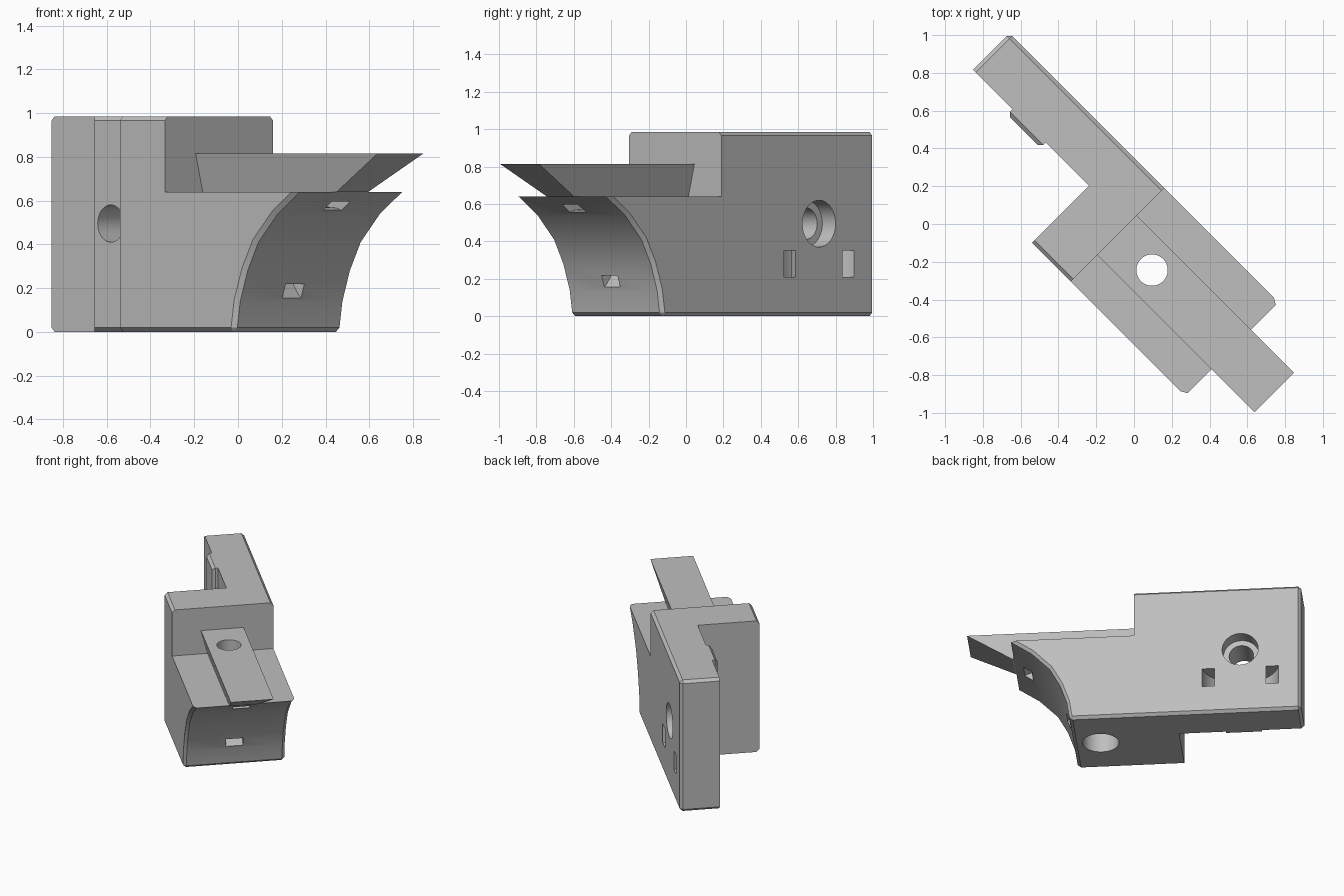
import bpy
import bmesh
from math import radians, pi, cos, sin
from mathutils import Matrix, Vector

cube = bpy.data.objects.get("Cube")
if cube:
    bpy.data.objects.remove(cube, do_unlink=True)

grey = bpy.data.materials.new("plain grey")
grey.use_nodes = True
grey.diffuse_color = (0.52, 0.52, 0.52, 1)
grey.node_tree.nodes["Principled BSDF"].inputs["Base Color"].default_value = (0.52, 0.52, 0.52, 1)

# Work frame: x runs along the plate to the nose, y across it, z up.
# Finished parts are turned 45 degrees at the end.
BACK, WALL, STEP = -1.18, -0.021, -0.311
SIDE, PLATE, FAR = -0.4525, -0.026, 0.248
TOP, DECK = 0.985, 0.64
MID = -0.105
BOLT = -0.758


def finish(name, bm):
    bmesh.ops.recalc_face_normals(bm, faces=bm.faces)
    mesh = bpy.data.meshes.new(name)
    bm.to_mesh(mesh)
    bm.free()
    mesh.materials.append(grey)
    obj = bpy.data.objects.new(name, mesh)
    bpy.context.scene.collection.objects.link(obj)
    return obj


def prism(name, points, axis, low, high, pick=None, size=0.02):
    """Extrude a profile: axis 'y' takes (x, z) points, axis 'z' takes (x, y)."""
    def place(p, d):
        return (p[0], d, p[1]) if axis == "y" else (p[0], p[1], d)
    bm = bmesh.new()
    face = bm.faces.new([bm.verts.new(place(p, low)) for p in points])
    made = bmesh.ops.extrude_face_region(bm, geom=[face])["geom"]
    shift = Vector(place((0, 0), high - low))
    bmesh.ops.translate(bm, vec=shift, verts=[v for v in made if isinstance(v, bmesh.types.BMVert)])
    if pick:
        edges = [e for e in bm.edges if pick(e.verts[0].co, e.verts[1].co)]
        bmesh.ops.bevel(bm, geom=edges, offset=size, segments=1, affect="EDGES")
    return finish(name, bm)


def box(name, x0, x1, y0, y1, z0, z1, pick=None):
    return prism(name, [(x0, y0), (x1, y0), (x1, y1), (x0, y1)], "z", z0, z1, pick)


def cylinder(name, radius, length, centre, turn=0):
    bm = bmesh.new()
    bmesh.ops.create_cone(bm, cap_ends=True, segments=48, radius1=radius, radius2=radius, depth=length,
                          matrix=Matrix.Translation(centre) @ Matrix.Rotation(turn, 4, "X"))
    return finish(name, bm)


def arc_channel(name, cx, cy, inner, outer, start, end, axis, low, high):
    angles = [start + (end - start) * i / 24 for i in range(25)]
    points = [(cx + outer * cos(a), cy + outer * sin(a)) for a in angles]
    points += [(cx + inner * cos(a), cy + inner * sin(a)) for a in reversed(angles)]
    return prism(name, points, axis, low, high)


def combine(obj, tool, operation="DIFFERENCE"):
    mod = obj.modifiers.new("combine", "BOOLEAN")
    mod.operation, mod.solver, mod.object = operation, "EXACT", tool
    bpy.context.view_layer.update()
    graph = bpy.context.evaluated_depsgraph_get()
    mesh = bpy.data.meshes.new_from_object(obj.evaluated_get(graph))
    obj.modifiers.clear()
    obj.data = mesh
    bpy.data.objects.remove(tool, do_unlink=True)


# Body: side outline with the hollow-curved front
outline = [(BACK, 0), (0.425, 0), (0.447, 0.14), (0.495, 0.28), (0.565, 0.41), (0.69, 0.54),
           (0.834, DECK), (WALL, DECK), (WALL, TOP), (BACK, TOP)]


def body_edge(a, b):
    """Soften outer edges, leaving the deck and the wall sharp."""
    deck = abs(a.z - DECK) < 1e-4 and abs(b.z - DECK) < 1e-4
    wall = abs(a.x - WALL) < 1e-4 and abs(b.x - WALL) < 1e-4
    across = abs(a.y - b.y) > 0.1
    kept = a.z < 1e-4 or a.x < BACK + 1e-4
    return not deck and not wall and (kept or not across)


body = prism("mount_body", outline, "y", SIDE, FAR, body_edge)
combine(body, box("notch", -2, STEP, -1, PLATE, -1, 2))

# Raised pad behind the bolt hole
pad = box("pad", -0.884, -0.636, -0.064, 0.02, 0, TOP,
          lambda a, b: a.y < -0.06 and b.y < -0.06)
combine(body, pad, "UNION")

# Cross bolt hole with counterbore
combine(body, cylinder("bolt_hole", 0.085, 1, (BOLT, 0.1, 0.495), pi / 2))
combine(body, cylinder("bolt_recess", 0.125, 0.3, (BOLT, FAR + 0.05, 0.495), pi / 2))

# Curved strap channels in the plate and in the front
combine(body, arc_channel("plate_strap", BOLT, FAR + 0.05, 0.185, 0.27, -pi, 0, "z", 0.21, 0.35))
combine(body, arc_channel("front_strap", 0.64, 0.355, 0.215, 0.275, radians(50), radians(255),
                          "y", MID - 0.06, MID + 0.06))

# Upright hole with counterbore underneath
combine(body, cylinder("upright_hole", 0.083, 3, (0.24, MID, 0.5)))
combine(body, cylinder("upright_recess", 0.125, 0.3, (0.24, MID, 0)))

# Dovetail tongue: wide on top, narrow below, with an undercut nose
bm = bmesh.new()
rings = []
for z, nose, half in ((DECK, 0.845, 0.102), (0.815, 1.155, 0.148)):
    rings.append([bm.verts.new((x, MID + s * half, z))
                  for x, s in ((WALL, -1), (nose, -1), (nose, 1), (WALL, 1))])
    bm.faces.new(rings[-1])
for i in range(4):
    j = (i + 1) % 4
    bm.faces.new((rings[0][i], rings[0][j], rings[1][j], rings[1][i]))
tongue = finish("dovetail_tongue", bm)
combine(tongue, cylinder("tongue_hole", 0.083, 3, (0.24, MID, 0.5)))

# Turn the parts into place and smooth the curved walls
for obj in (body, tongue):
    obj.rotation_euler.z = radians(-45)
    bpy.ops.object.select_all(action="DESELECT")
    obj.select_set(True)
    bpy.context.view_layer.objects.active = obj
    bpy.ops.object.shade_smooth_by_angle(angle=radians(25))
